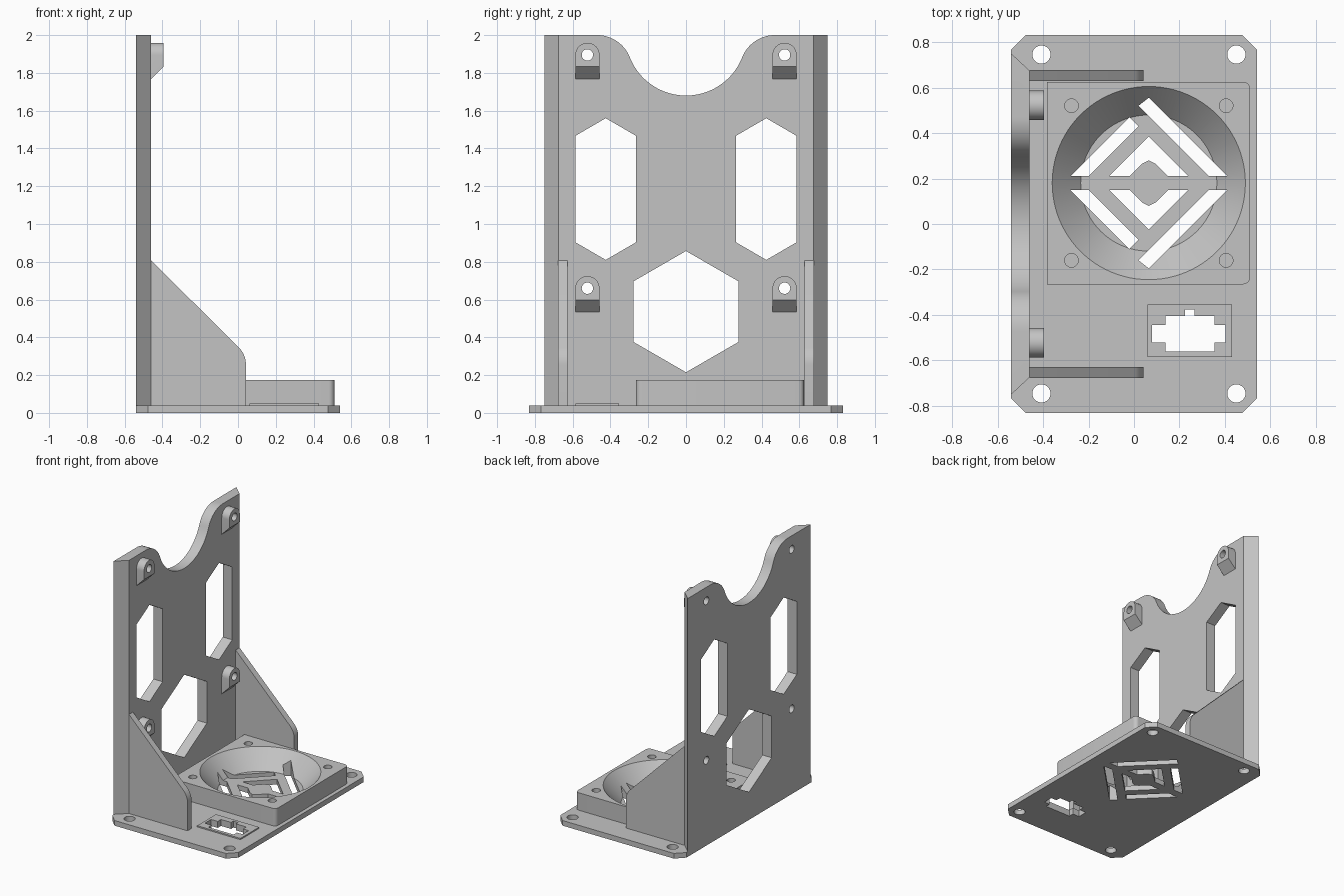
import bpy
import bmesh
from math import sin, cos, radians, atan2, degrees, hypot

cube = bpy.data.objects.get("Cube")
if cube:
    bpy.data.objects.remove(cube, do_unlink=True)

GREY = (0.55, 0.55, 0.55, 1.0)
mat = bpy.data.materials.new("light grey plastic")
mat.use_nodes = True
mat.diffuse_color = GREY
mat.node_tree.nodes["Principled BSDF"].inputs["Base Color"].default_value = GREY
mat.node_tree.nodes["Principled BSDF"].inputs["Roughness"].default_value = 0.7

AXES = {
    "x": lambda a, b, t: (t, a, b),
    "y": lambda a, b, t: (a, t, b),
    "z": lambda a, b, t: (a, b, t),
}


def loft(name, axis, lower, upper, lo, hi):
    """Solid between two matching outlines at lo and hi along an axis."""
    bm = bmesh.new()
    bot = [bm.verts.new(AXES[axis](a, b, lo)) for a, b in lower]
    top = [bm.verts.new(AXES[axis](a, b, hi)) for a, b in upper]
    bm.faces.new(bot)
    bm.faces.new(top)
    n = len(bot)
    for i in range(n):
        j = (i + 1) % n
        bm.faces.new((bot[i], bot[j], top[j], top[i]))
    bmesh.ops.recalc_face_normals(bm, faces=bm.faces)
    mesh = bpy.data.meshes.new(name)
    bm.to_mesh(mesh)
    bm.free()
    mesh.materials.append(mat)
    obj = bpy.data.objects.new(name, mesh)
    bpy.context.collection.objects.link(obj)
    return obj


def prism(name, axis, pts, lo, hi):
    return loft(name, axis, pts, pts, lo, hi)


def arc(cx, cy, r, start, end, steps=16):
    angles = [radians(start + (end - start) * i / steps) for i in range(steps + 1)]
    return [(cx + r * cos(t), cy + r * sin(t)) for t in angles]


def circle(cx, cy, r, steps=32):
    return arc(cx, cy, r, 0, 360, steps)[:-1]


def rect(x0, y0, x1, y1):
    return [(x0, y0), (x1, y0), (x1, y1), (x0, y1)]


def tall_hex(cy, half, z0, z1, shoulder):
    return [(cy, z0), (cy + half, z0 + shoulder), (cy + half, z1 - shoulder),
            (cy, z1), (cy - half, z1 - shoulder), (cy - half, z0 + shoulder)]


def activate(obj):
    bpy.ops.object.select_all(action="DESELECT")
    obj.select_set(True)
    bpy.context.view_layer.objects.active = obj


def cut(obj, axis, pts, lo, hi, upper=None):
    """Subtract a prism or tapered solid from the part."""
    cutter = loft("cutter", axis, pts, upper or pts, lo, hi)
    cutter.hide_render = True
    mod = obj.modifiers.new("cut", "BOOLEAN")
    mod.operation = "DIFFERENCE"
    mod.solver = "EXACT"
    mod.object = cutter
    activate(obj)
    bpy.ops.object.modifier_apply(modifier=mod.name)
    bpy.data.objects.remove(cutter, do_unlink=True)


def finish(obj):
    activate(obj)
    bpy.ops.object.shade_smooth_by_angle(angle=radians(25))


W, D, T = 0.54, 0.83, 0.04      # base half width, half depth, thickness
BACK, FACE = -0.54, -0.46       # wall planes
FX, FY = 0.065, 0.18            # bowl centre

# Base plate with clipped corners and mounting holes
c = 0.063
base = prism("base_plate", "z", [
    (-W + c, -D), (W - c, -D), (W, -D + c), (W, D - c),
    (W - c, D), (-W + c, D), (-W, D - c), (-W, -D + c)], 0, T)
for x in (-0.407, 0.45):
    for y in (-0.745, 0.745):
        cut(base, "z", circle(x, y, 0.04), -0.1, 0.1)

# Raised block with a conical bowl and blind screw holes
x0, x1, y0, y1, r = -0.383, 0.51, -0.265, 0.625, 0.03
block = prism("bowl_block", "z",
              [(x0, y0)] + arc(x1 - r, y0 + r, r, -90, 0, 6)
              + arc(x1 - r, y1 - r, r, 0, 90, 6) + [(x0, y1)], T, 0.175)
cut(block, "z", circle(FX, FY, 0.29, 96), 0.03, 0.185,
    upper=circle(FX, FY, 0.434, 96))
for sx in (-1, 1):
    for sy in (-1, 1):
        cut(block, "z", circle(FX + sx * 0.34, FY + sy * 0.34, 0.03), T - 0.01, 0.2)

# Diagonal grille slots, mirrored about the horizontal bar
slots = [
    [(-0.345, 0.03), (-0.265, 0.03), (-0.045, 0.25), (-0.085, 0.29)],
    [(0.345, 0.03), (0.265, 0.03), (-0.045, 0.34), (0, 0.375)],
    [(-0.175, 0.03), (-0.085, 0.03), (-0.03, 0.085), (0, 0.1),
     (0.03, 0.085), (0.085, 0.03), (0.175, 0.03), (0, 0.205)],
]
for slot in slots:
    for s in (1, -1):
        pts = [(FX + a, FY + s * b) for a, b in slot]
        for part in (base, block):
            cut(part, "z", pts, -0.1, 0.3)

# Connector plate and its stepped opening
plate = prism("connector_plate", "z", rect(0.06, -0.585, 0.43, -0.355), T, 0.05)
opening = [(0.08, -0.52), (0.138, -0.52), (0.138, -0.56), (0.355, -0.56),
           (0.355, -0.52), (0.403, -0.52), (0.403, -0.445), (0.355, -0.445),
           (0.355, -0.405), (0.266, -0.405), (0.266, -0.377), (0.224, -0.377),
           (0.224, -0.405), (0.138, -0.405), (0.138, -0.445), (0.08, -0.445)]
for part in (base, plate):
    cut(part, "z", opening, -0.1, 0.2)

# Upright wall with bevelled sides
wall = prism("upright_wall", "z",
             [(BACK, -0.75), (FACE, -0.675), (FACE, 0.675), (BACK, 0.75)], T, 2.0)

# Scooped top edge: round dip blended by two fillets
R, fy, fr = 0.32, 0.47, 0.185
a = degrees(atan2(fr, hypot(R + fr, 0) and fy))
half = arc(0, 2.0, R, -90, -a, 20) + arc(fy, 2.0 - fr, fr, 180 - a, 90, 14)[1:]
half += [(fy, 2.1)]
cut(wall, "x", half + [(-y, z) for y, z in reversed(half[1:])], -0.7, -0.3)

# Hexagonal windows
for window in (tall_hex(-0.425, 0.16, 0.81, 1.56, 0.093),
               tall_hex(0.425, 0.16, 0.81, 1.56, 0.093),
               tall_hex(0, 0.277, 0.215, 0.857, 0.16)):
    cut(wall, "x", window, -0.7, -0.3)

# Mounting lugs: round top, sloped underside, hole through the wall
lugs = []
for z, level in ((1.895, "upper"), (0.66, "lower")):
    for s, side in ((1, "left"), (-1, "right")):
        y = s * 0.522
        r = 0.064
        crown = arc(y, z, r, 0, 180, 20)
        lug = loft(level + "_" + side + "_lug", "x",
                   crown + [(y - r, z - 0.127), (y + r, z - 0.127)],
                   crown + [(y - r, z - 0.062), (y + r, z - 0.062)], FACE, -0.395)
        for part in (wall, lug):
            cut(part, "x", circle(y, z, 0.03), -0.7, -0.3)
        lugs.append(lug)

# Triangular gussets with a rounded nose
profile = [(FACE, T), (0.042, T)] + arc(-0.088, 0.255, 0.13, 0, 45, 10) + [(FACE, 0.807)]
gussets = [prism("left_gusset" if s > 0 else "right_gusset", "y", profile,
                 s * 0.628, s * 0.677) for s in (1, -1)]

for part in [base, block, plate, wall] + lugs + gussets:
    finish(part)
